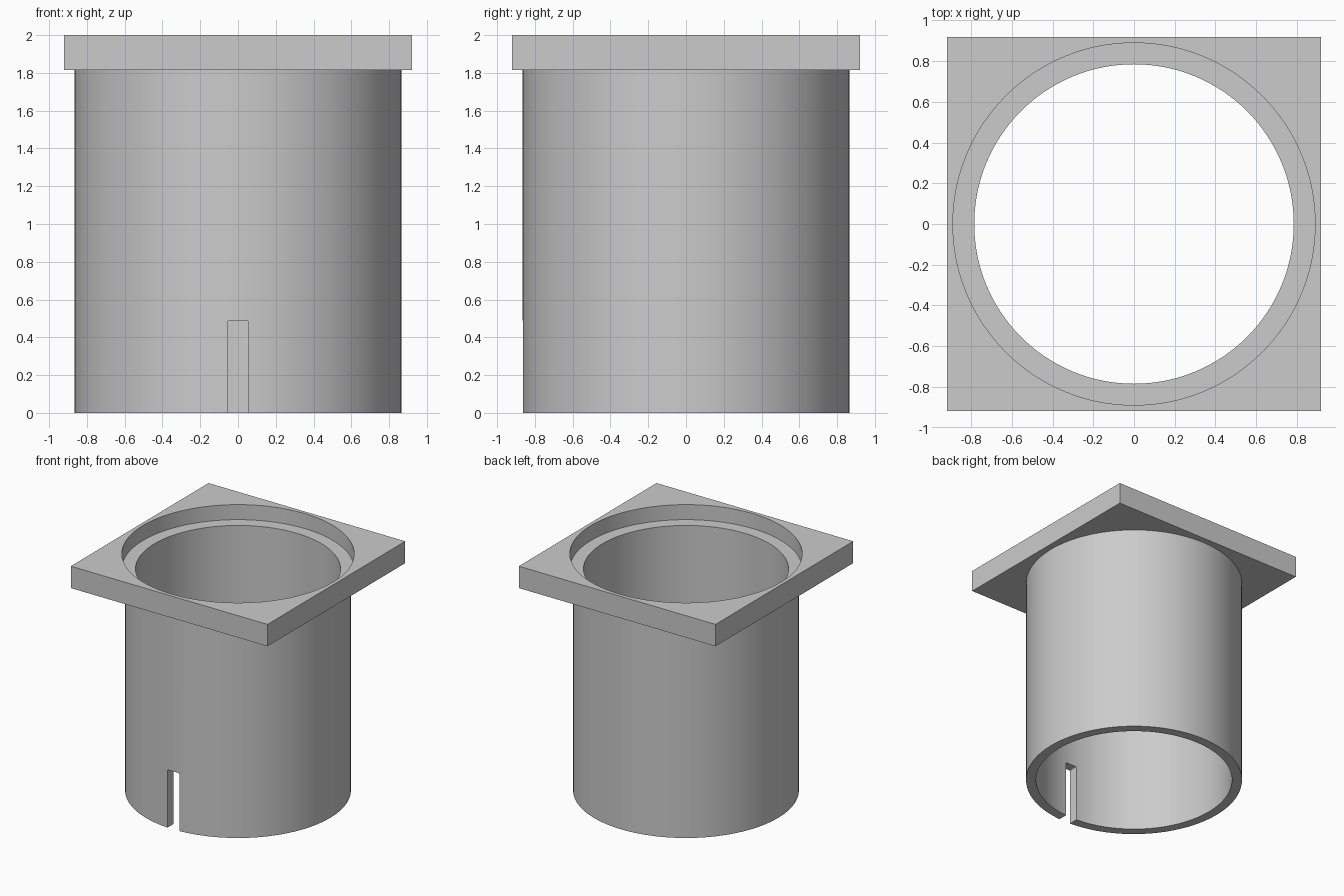
import bpy

if "Cube" in bpy.data.objects:
    bpy.data.objects.remove(bpy.data.objects["Cube"])

HALF, TOP, FLANGE_Z = 0.92, 2.0, 1.815
OUTER, BORE, RECESS, FLOOR_Z = 0.865, 0.785, 0.89, 1.873
SLOT_W, SLOT_H = 0.11, 0.49

grey = bpy.data.materials.new("plain grey")
grey.use_nodes = True
colour = (0.6, 0.6, 0.6, 1)
grey.diffuse_color = colour
grey.node_tree.nodes["Principled BSDF"].inputs["Base Color"].default_value = colour


def cylinder(name, radius, z0, z1):
    bpy.ops.mesh.primitive_cylinder_add(vertices=128, radius=radius, depth=z1 - z0,
                                        location=(0, 0, (z0 + z1) / 2))
    ob = bpy.context.object
    ob.name = name
    ob.data.materials.append(grey)
    return ob


def box(name, size, centre):
    bpy.ops.mesh.primitive_cube_add(size=1, location=centre)
    ob = bpy.context.object
    ob.name = name
    ob.scale = size
    bpy.ops.object.transform_apply(location=False, rotation=False, scale=True)
    ob.data.materials.append(grey)
    return ob


def combine(target, tool, operation):
    """Apply a boolean and discard the tool."""
    bpy.context.view_layer.objects.active = target
    mod = target.modifiers.new(operation.lower(), "BOOLEAN")
    mod.operation = operation
    mod.solver = "EXACT"
    mod.object = tool
    bpy.ops.object.modifier_apply(modifier=mod.name)
    bpy.data.objects.remove(tool)


# Square flange joined to the round sleeve
sleeve = box("flanged_sleeve", (2 * HALF, 2 * HALF, TOP - FLANGE_Z),
             (0, 0, (TOP + FLANGE_Z) / 2))
combine(sleeve, cylinder("tube", OUTER, 0, FLANGE_Z + 0.03), "UNION")

# Through bore and the shallow seat in the flange
combine(sleeve, cylinder("bore_cutter", BORE, -0.1, TOP + 0.1), "DIFFERENCE")
combine(sleeve, cylinder("seat_cutter", RECESS, FLOOR_Z, TOP + 0.1), "DIFFERENCE")

# Slot in the front of the lower rim, with slightly eased top corners
slot = box("slot_cutter", (SLOT_W, 0.5, SLOT_H + 0.2), (0, -OUTER, (SLOT_H - 0.2) / 2))
ease = slot.modifiers.new("eased_corners", "BEVEL")
ease.width = 0.01
ease.segments = 3
ease.limit_method = "NONE"
combine(sleeve, slot, "DIFFERENCE")

bpy.ops.object.select_all(action="DESELECT")
sleeve.select_set(True)
bpy.context.view_layer.objects.active = sleeve
bpy.ops.object.shade_smooth_by_angle(angle=0.52)
